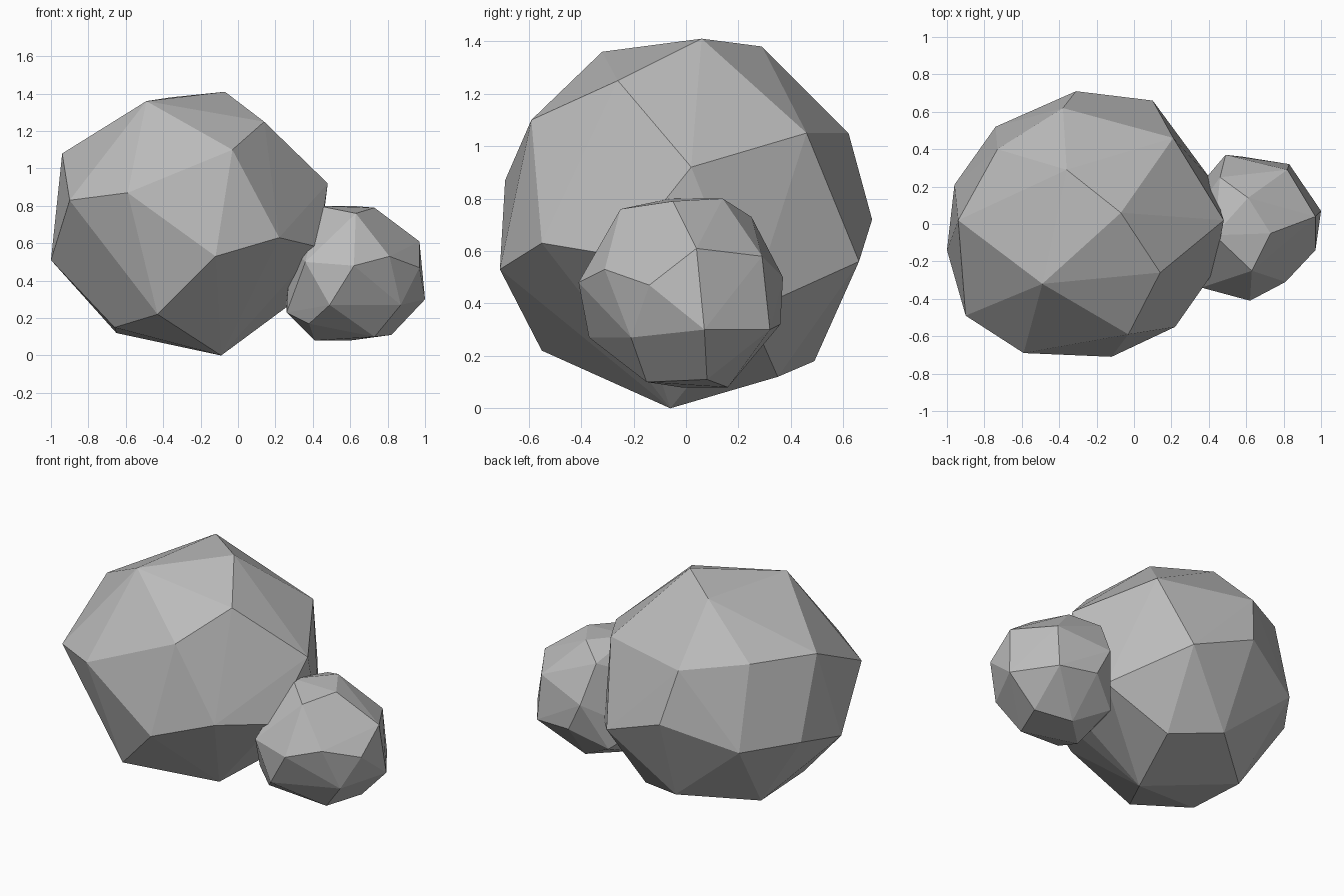
import bpy
import bmesh
from mathutils import Vector

# Remove the default cube
default_cube = bpy.data.objects.get("Cube")
if default_cube:
    bpy.data.objects.remove(default_cube, do_unlink=True)


def make_material(name, red, green, blue):
    """One flat, matte colour for viewport and render."""
    material = bpy.data.materials.new(name)
    material.use_nodes = True
    colour = (red, green, blue, 1)
    material.diffuse_color = colour
    shader = material.node_tree.nodes["Principled BSDF"]
    shader.inputs["Base Color"].default_value = colour
    shader.inputs["Roughness"].default_value = 1
    return material


def make_rock(name, corners, material):
    """Stretch a faceted skin around corner points given in hundredths."""
    mesh = bpy.data.meshes.new(name)
    bm = bmesh.new()
    for corner in corners:
        bm.verts.new(Vector(corner) / 100)
    hull = bmesh.ops.convex_hull(bm, input=bm.verts[:])

    # Drop any corner that fell inside the skin
    loose = [vert for vert in bm.verts if not vert.link_faces]
    bmesh.ops.delete(bm, geom=loose, context="VERTS")
    bmesh.ops.recalc_face_normals(bm, faces=bm.faces[:])
    for face in bm.faces:
        face.smooth = False
    bm.to_mesh(mesh)
    bm.free()

    mesh.materials.append(material)
    rock = bpy.data.objects.new(name, mesh)
    bpy.context.scene.collection.objects.link(rock)
    return rock


stone_grey = make_material("stone grey", .5, .5, .5)

# Large boulder: crown, upper ring, waist, base
large_corners = [
    (-7, 6, 141), (-49, -32, 136), (-36, 29, 138), (14, -26, 125),
    (-3, -59, 110), (21, 46, 105), (-38, 62, 105), (-73, 40, 110), (-94, 2, 108),
    (48, 2, 92), (-59, -69, 87), (-90, -49, 83), (-31, 71, 72),
    (22, -55, 63), (43, -25, 58), (-12, -71, 53), (-100, -14, 51),
    (10, 66, 56), (-74, 52, 58), (-96, 21, 59), (41, 24, 37),
    (-43, -55, 22), (-27, 49, 18), (-66, -25, 15), (-65, 17, 12),
    (4, 35, 12), (-9, -6, 0),
]
make_rock("large_boulder", large_corners, stone_grey)

# Small boulder: crown, upper ring, waist, base, buried side
small_corners = [
    (73, -5, 79), (63, -25, 76), (61, 14, 80), (46, 25, 73), (43, -6, 80),
    (97, 4, 61), (82, 29, 58), (81, -31, 53), (62, -41, 48), (49, 37, 50),
    (97, -14, 47), (100, 7, 30), (83, 32, 30), (58, 36, 32), (87, -21, 27),
    (49, -37, 27), (38, -23, 17), (82, 8, 11), (73, -15, 10),
    (60, 16, 8), (41, -2, 8),
    (36, -34, 50), (26, -15, 23), (26, 10, 30), (38, 24, 20), (28, 0, 60),
]
make_rock("small_boulder", small_corners, stone_grey)
